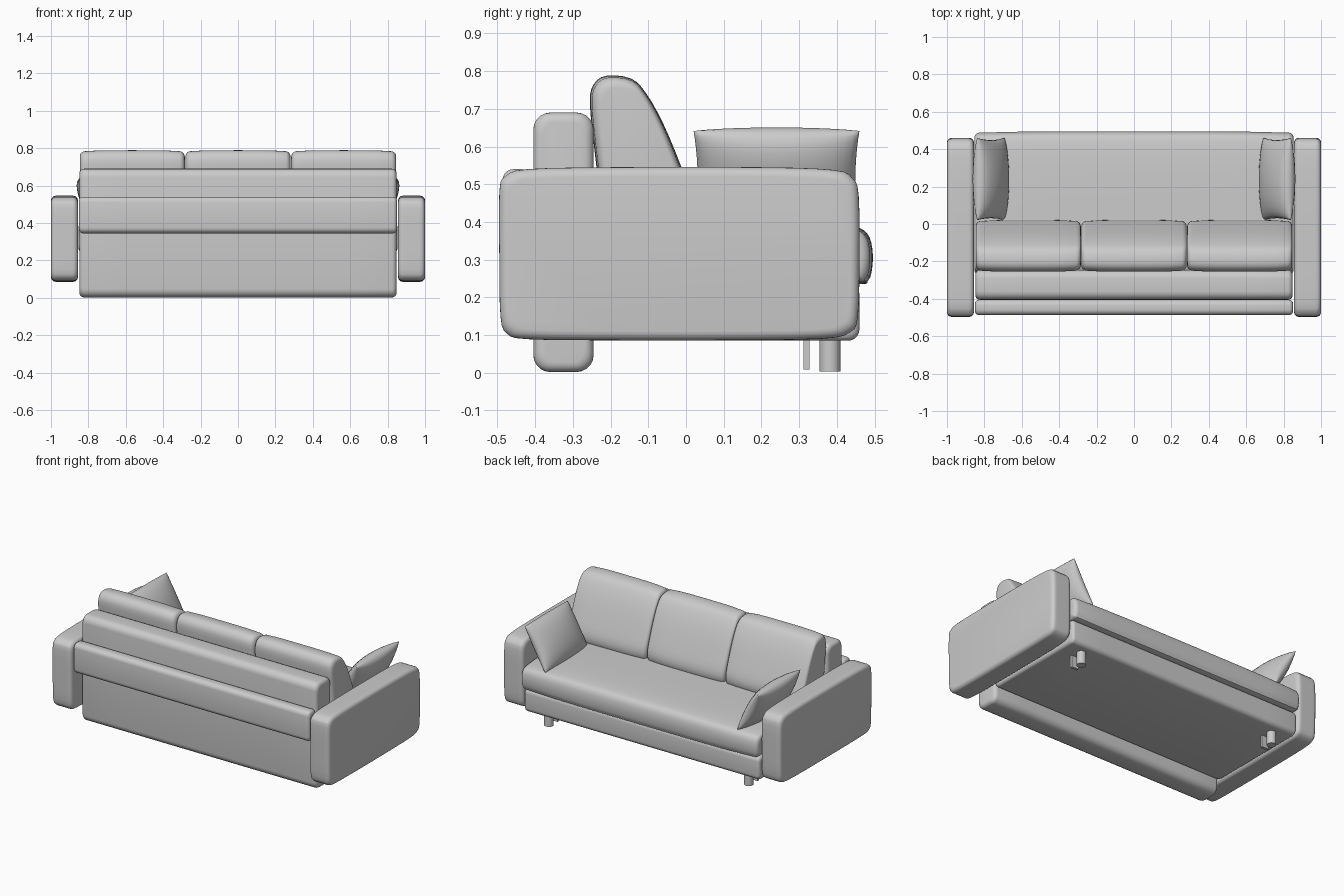
import bpy, math
from mathutils import Vector

if "Cube" in bpy.data.objects:
    bpy.data.objects.remove(bpy.data.objects["Cube"])


def finish(name, verts, faces, angle=50):
    me = bpy.data.meshes.new(name)
    me.from_pydata(verts, [], faces)
    me.update()
    ob = bpy.data.objects.new(name, me)
    bpy.context.collection.objects.link(ob)
    bpy.ops.object.select_all(action='DESELECT')
    ob.select_set(True)
    bpy.context.view_layer.objects.active = ob
    bpy.ops.object.mode_set(mode='EDIT')
    bpy.ops.mesh.select_all(action='SELECT')
    bpy.ops.mesh.normals_make_consistent(inside=False)
    bpy.ops.object.mode_set(mode='OBJECT')
    bpy.ops.object.shade_smooth_by_angle(angle=math.radians(angle))
    return ob


def spline(pts, n=3):
    """Closed Catmull-Rom curve through the points."""
    p = [Vector(q) for q in pts]
    out = []
    for i in range(len(p)):
        a, b, c, d = (p[(i + k) % len(p)] for k in (-1, 0, 1, 2))
        for j in range(n):
            t = j / n
            out.append(0.5 * (2 * b + (c - a) * t + (2 * a - 5 * b + 4 * c - d) * t * t
                              + (3 * b - a - 3 * c + d) * t ** 3))
    return out


def rounded(y0, y1, z0, z1, r, n=5):
    out = []
    for cy, cz, start in ((y1 - r, z1 - r, 0), (y0 + r, z1 - r, 90),
                          (y0 + r, z0 + r, 180), (y1 - r, z0 + r, 270)):
        for i in range(n + 1):
            a = math.radians(start + 90 * i / n)
            out.append(Vector((cy + r * math.cos(a), cz + r * math.sin(a))))
    return out


def loft(name, profile, x0, x1, r, crown=0.0):
    """Sweep a y-z profile along x with rounded ends and a slight crown."""
    ys, zs = [p.x for p in profile], [p.y for p in profile]
    cy, cz = (min(ys) + max(ys)) / 2, (min(zs) + max(zs)) / 2
    hy, hz = (max(ys) - min(ys)) / 2, (max(zs) - min(zs)) / 2
    ends = [(r * (1 - math.cos(a)), r * (1 - math.sin(a)))
            for a in (math.pi / 2 * i / 5 for i in range(6))]
    secs = [(x0 + d, i) for d, i in ends]
    secs += [(x0 + r + (x1 - x0 - 2 * r) * k / 8, 0) for k in range(1, 8)]
    secs += [(x1 - d, i) for d, i in reversed(ends)]
    verts, n = [], len(profile)
    for x, ins in secs:
        u = (2 * x - x0 - x1) / (x1 - x0)
        ins += crown * u ** 4
        sy, sz = 1 - ins / hy, 1 - ins / hz
        verts += [(x, cy + (p.x - cy) * sy, cz + (p.y - cz) * sz) for p in profile]
    faces = [(s * n + i, s * n + (i + 1) % n, (s + 1) * n + (i + 1) % n, (s + 1) * n + i)
             for s in range(len(secs) - 1) for i in range(n)]
    faces += [tuple(range(n)), tuple(range(len(verts) - n, len(verts)))]
    return finish(name, verts, faces)


def pillow(name, side, n=16):
    """Pinched throw pillow leaning on an arm."""
    centre = Vector((side * 0.765, 0.24, 0.51))
    lean = math.radians(29)
    up = Vector((side * math.sin(lean), 0, math.cos(lean)))
    out = Vector((-side * math.cos(lean), 0, math.sin(lean)))
    verts, faces = [], []
    for s in (1, -1):
        base = len(verts)
        for i in range(n + 1):
            for j in range(n + 1):
                u = math.sin(math.pi / 2 * (2 * i / n - 1))
                v = math.sin(math.pi / 2 * (2 * j / n - 1))
                t = 0.068 * max(0, (1 - u * u) * (1 - v * v)) ** 0.45
                y = 0.22 * u * (1 - 0.05 * (1 - v * v))
                h = 0.155 * v * (1 - 0.03 * u * u)
                verts.append(centre + Vector((0, y, 0)) + up * h + out * (s * t))
        faces += [(base + i * (n + 1) + j, base + (i + 1) * (n + 1) + j,
                   base + (i + 1) * (n + 1) + j + 1, base + i * (n + 1) + j + 1)
                  for i in range(n) for j in range(n)]
    ob = finish(name, verts, faces, 180)
    # join the two halves at the seam
    bpy.ops.object.mode_set(mode='EDIT')
    bpy.ops.mesh.select_all(action='SELECT')
    bpy.ops.mesh.remove_doubles(threshold=0.0003)
    bpy.ops.mesh.normals_make_consistent(inside=False)
    bpy.ops.object.mode_set(mode='OBJECT')
    return ob


# upright back panel and the bolster behind it
loft("back_panel", rounded(-0.405, -0.245, 0.002, 0.69, 0.045), -0.848, 0.848, 0.025)
loft("back_bolster", rounded(-0.487, -0.405, 0.345, 0.54, 0.03), -0.85, 0.85, 0.02)

# seat base and crowned seat cushion
loft("seat_base", rounded(-0.25, 0.46, 0.085, 0.238, 0.03), -0.848, 0.848, 0.02)
seat = [(-0.25, 0.24), (0.1, 0.237), (0.44, 0.235), (0.482, 0.243), (0.494, 0.28), (0.494, 0.33),
        (0.48, 0.37), (0.44, 0.388), (0.3, 0.40), (0.0, 0.405), (-0.24, 0.40), (-0.255, 0.32)]
loft("seat_cushion", spline(seat), -0.853, 0.853, 0.025, 0.008)

# three leaning back cushions
back = [(-0.21, 0.788), (-0.145, 0.78), (-0.105, 0.74), (-0.06, 0.66), (-0.012, 0.545),
        (0.02, 0.45), (0.01, 0.39), (-0.04, 0.365), (-0.18, 0.365), (-0.22, 0.39),
        (-0.238, 0.55), (-0.255, 0.71), (-0.245, 0.765)]
for i in range(3):
    x = -0.848 + i * 0.5653
    loft("back_cushion", spline(back), x + 0.002, x + 0.5633, 0.025, 0.008)

arm = [(-0.495, 0.30), (-0.495, 0.48), (-0.478, 0.522), (-0.42, 0.54), (-0.2, 0.545), (0.2, 0.545),
       (0.39, 0.538), (0.44, 0.518), (0.458, 0.47), (0.46, 0.30), (0.456, 0.15), (0.435, 0.107),
       (0.36, 0.09), (0.1, 0.086), (-0.2, 0.086), (-0.42, 0.089), (-0.475, 0.104), (-0.492, 0.15)]
for side in (-1, 1):
    # arm and its throw pillow
    lo, hi = sorted((side * 0.856, side * 1.0))
    loft("arm", spline(arm), lo, hi, 0.025)
    pillow("arm_pillow", side)
    # round front leg with a thin plate behind
    bpy.ops.mesh.primitive_cylinder_add(vertices=24, radius=0.028, depth=0.1,
                                        location=(side * 0.72, 0.382, 0.053))
    bpy.context.object.name = "leg"
    bpy.ops.object.shade_smooth_by_angle()
    bpy.ops.mesh.primitive_cube_add(size=1, location=(side * 0.72, 0.32, 0.056))
    bpy.context.object.name = "leg_plate"
    bpy.context.object.scale = (0.05, 0.016, 0.094)
